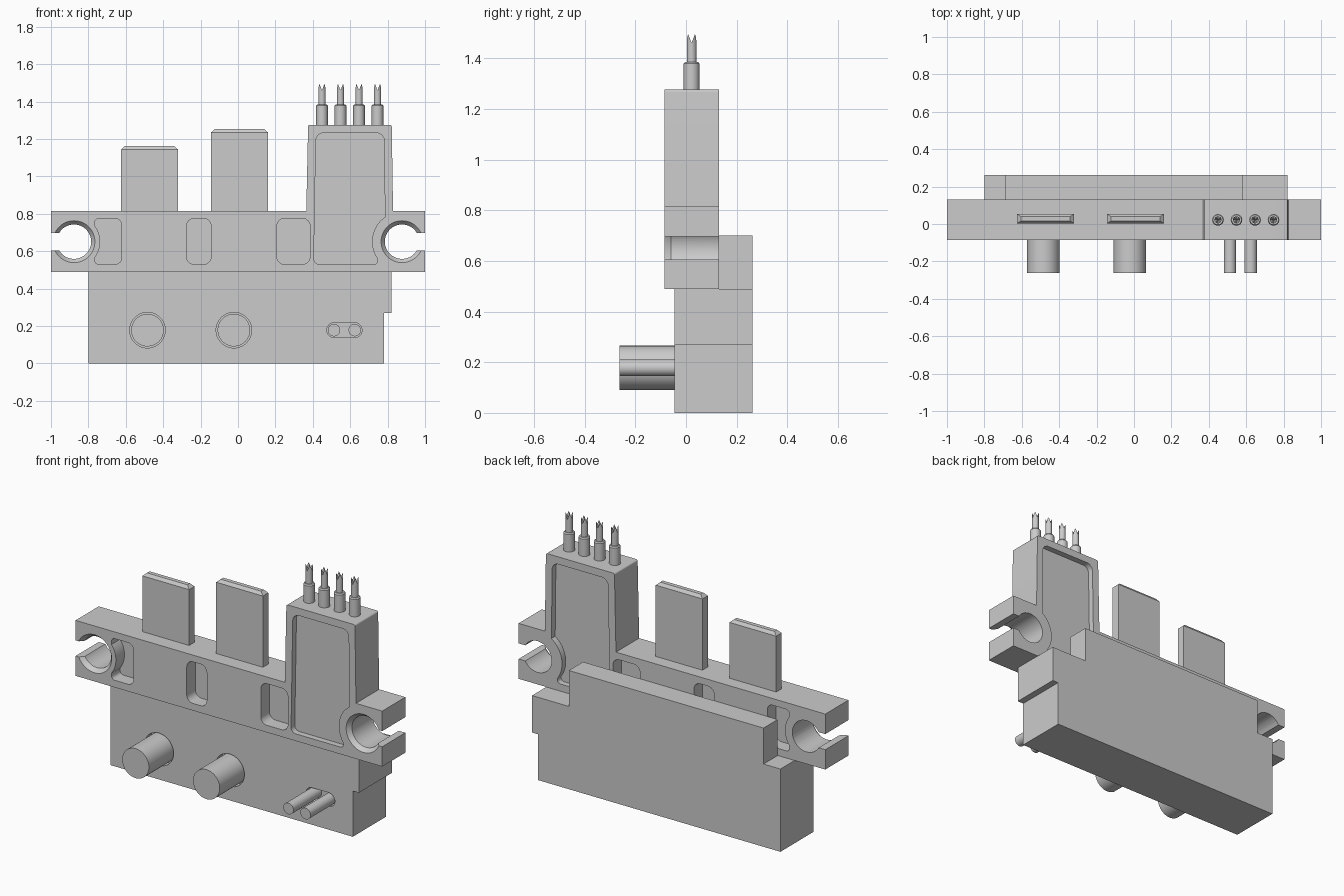
import bpy, bmesh, math
from mathutils import Vector

if "Cube" in bpy.data.objects:
    bpy.data.objects.remove(bpy.data.objects["Cube"])

HOLE_X, HOLE_Z, HOLE_R, SLOT = 0.877, 0.651, 0.092, 0.046
FRONT, BACK = -0.085, 0.131


def make(name, bm):
    bmesh.ops.remove_doubles(bm, verts=bm.verts, dist=1e-5)
    bmesh.ops.recalc_face_normals(bm, faces=bm.faces)
    me = bpy.data.meshes.new(name)
    bm.to_mesh(me)
    bm.free()
    ob = bpy.data.objects.new(name, me)
    bpy.context.collection.objects.link(ob)
    return ob


def activate(ob):
    bpy.ops.object.select_all(action='DESELECT')
    ob.select_set(True)
    bpy.context.view_layer.objects.active = ob


def smooth(ob):
    activate(ob)
    bpy.ops.object.shade_smooth_by_angle(angle=math.radians(30))


def boolean(ob, other, op='DIFFERENCE'):
    m = ob.modifiers.new("bool", 'BOOLEAN')
    m.object, m.operation, m.solver = other, op, 'EXACT'
    activate(ob)
    bpy.ops.object.modifier_apply(modifier=m.name)
    bpy.data.objects.remove(other)


def prism(name, pts, y0, y1):
    """Extrude an x-z outline along y."""
    bm = bmesh.new()
    f = bm.faces.new([bm.verts.new((p[0], y0, p[1])) for p in pts])
    ext = bmesh.ops.extrude_face_region(bm, geom=[f])
    moved = [v for v in ext['geom'] if isinstance(v, bmesh.types.BMVert)]
    bmesh.ops.translate(bm, vec=(0, y1 - y0, 0), verts=moved)
    return make(name, bm)


def rect(x0, x1, z0, z1, r=0):
    return [(x0, z0, r), (x1, z0, r), (x1, z1, r), (x0, z1, r)]


def arc(cx, cz, r, a0, a1, n=20):
    angs = [math.radians(a0 + (a1 - a0) * i / n) for i in range(n + 1)]
    return [(cx + r * math.cos(a), cz + r * math.sin(a), 0) for a in angs]


def fillet(pts, n=6):
    """Round each (x, z, radius) corner with a positive radius."""
    out = []
    for i, (x, z, r) in enumerate(pts):
        if r == 0:
            out.append((x, z))
            continue
        p = Vector((x, z))
        u = (Vector(pts[i - 1][:2]) - p).normalized()
        v = (Vector(pts[(i + 1) % len(pts)][:2]) - p).normalized()
        half = u.angle(v) / 2
        a, b = p + u * r / math.tan(half), p + v * r / math.tan(half)
        c = p + (u + v).normalized() * r / math.sin(half)
        for k in range(n + 1):
            d = (a - c).lerp(b - c, k / n).normalized() * r
            out.append(tuple(c + d))
    return out


def cone_y(name, x, z, r0, r1, y0, y1, n=48):
    """Round part along y."""
    bm = bmesh.new()
    rings = []
    for r, y in ((r0, y0), (r1, y1)):
        rings.append([bm.verts.new((p[0], y, p[1]))
                      for p in arc(x, z, r, 0, 360, n)[:-1]])
    for i in range(n):
        j = (i + 1) % n
        bm.faces.new((rings[0][i], rings[0][j], rings[1][j], rings[1][i]))
    for ring in rings:
        bm.faces.new(ring)
    return make(name, bm)


# mounting plate with tower and open-ended screw holes
a = math.degrees(math.asin(SLOT / HOLE_R))
right_hole = arc(HOLE_X, HOLE_Z, HOLE_R, 360 - a, a, 40)
left_hole = arc(-HOLE_X, HOLE_Z, HOLE_R, 180 - a, a - 180, 40)
lo, hi = HOLE_Z - SLOT, HOLE_Z + SLOT
outline = [(-1, .488, 0), (1, .488, 0), (1, lo, 0), *right_hole, (1, hi, 0),
           (1, .815, 0), (.829, .815, 0), (.822, 1.276, .01), (.375, 1.276, .01),
           (.365, .815, 0), (-1, .815, 0), (-1, hi, 0), *left_hole, (-1, lo, 0)]
plate = prism("mounting_plate", fillet(outline), FRONT, BACK)

# pockets on the front and back of the plate
pockets = [
    ([(-.622, .53, .035), (-.622, .775, .035), (-.765, .775, .02),
      *arc(-HOLE_X, HOLE_Z, .14, 36.9, -36.9), (-.765, .53, .02)], .08),
    (rect(-.275, -.144, .53, .775, .04), .08),
    (rect(.208, .385, .53, .775, .04), .08),
    ([(.405, .53, .03), (.747, .53, .02), *arc(HOLE_X, HOLE_Z, .16, 215.6, 124.7),
      (.781, 1.232, .04), (.417, 1.232, .04)], .035),
]
for pts, depth in pockets:
    boolean(plate, prism("pocket_cutter", fillet(pts), FRONT - .05, FRONT + depth))
    boolean(plate, prism("pocket_cutter", fillet(pts), BACK - depth, BACK + .05))
# countersinks on the front of the screw holes
for s in (-1, 1):
    boolean(plate, cone_y("sink_cutter", s * HOLE_X, HOLE_Z, .120, .090,
                          FRONT - .01, FRONT + .0275, 80))
smooth(plate)

# lower housing with raised rear wall
body = prism("lower_housing", [(-.8, 0), (.78, 0), (.78, .27), (.82, .27),
                               (.82, .488), (-.8, .488)], -.045, .263)
boolean(body, prism("rear_wall", rect(-.69, .58, .3, .70), BACK, .263), 'UNION')

# cable recesses, then the round cables coming out of the front
PEG_Z, FLOOR = .178, .0
for x in (-.484, -.022):
    boolean(body, cone_y("recess_cutter", x, PEG_Z, .095, .095, -.1, FLOOR))
slot = arc(.623, PEG_Z, .04, -90, 90) + arc(.515, PEG_Z, .04, 90, 270)
boolean(body, prism("slot_cutter", fillet(slot), -.1, FLOOR))
smooth(body)
for name, r, xs in (("thick_cable", .087, (-.484, -.022)),
                    ("thin_cable", .033, (.513, .624))):
    for x in xs:
        smooth(cone_y(name, x, PEG_Z, r, r, -.263, FLOOR + .01))

# flat blade terminals with chamfered tips
for x, top in ((-.473, 1.162), (.008, 1.253)):
    bm = bmesh.new()
    rings = []
    for z, w, d in ((.78, .1525, .025), (top - .018, .1525, .025), (top, .132, .012)):
        rings.append([bm.verts.new((x + sx * w, .028 + sy * d, z))
                      for sx, sy in ((-1, -1), (1, -1), (1, 1), (-1, 1))])
    for r0, r1 in zip(rings, rings[1:]):
        for i in range(4):
            j = (i + 1) % 4
            bm.faces.new((r0[i], r0[j], r1[j], r1[i]))
    bm.faces.new(rings[0])
    bm.faces.new(rings[-1])
    make("blade_terminal", bm)

# contact pins with four-point crown tips
N = 24
for k in range(4):
    px, py = .449 + .099 * k, .022
    bm = bmesh.new()
    rings = []
    for r, z, crown in ((.031, 1.26, 0), (.031, 1.378, 0), (.026, 1.385, 0),
                        (.019, 1.385, 0), (.019, 1.46, 1)):
        ring = []
        for i in range(N):
            t = 2 * math.pi * i / N
            c, s = math.cos(t), math.sin(t)
            lift = crown * .035 * min(abs(c), abs(s)) / .7071
            ring.append(bm.verts.new((px + r * c, py + r * s, z + lift)))
        rings.append(ring)
    tip = bm.verts.new((px, py, 1.46))
    for r0, r1 in zip(rings, rings[1:]):
        for i in range(N):
            j = (i + 1) % N
            bm.faces.new((r0[i], r0[j], r1[j], r1[i]))
    for i in range(N):
        bm.faces.new((rings[-1][i], rings[-1][(i + 1) % N], tip))
    bm.faces.new(rings[0])
    smooth(make("contact_pin", bm))
